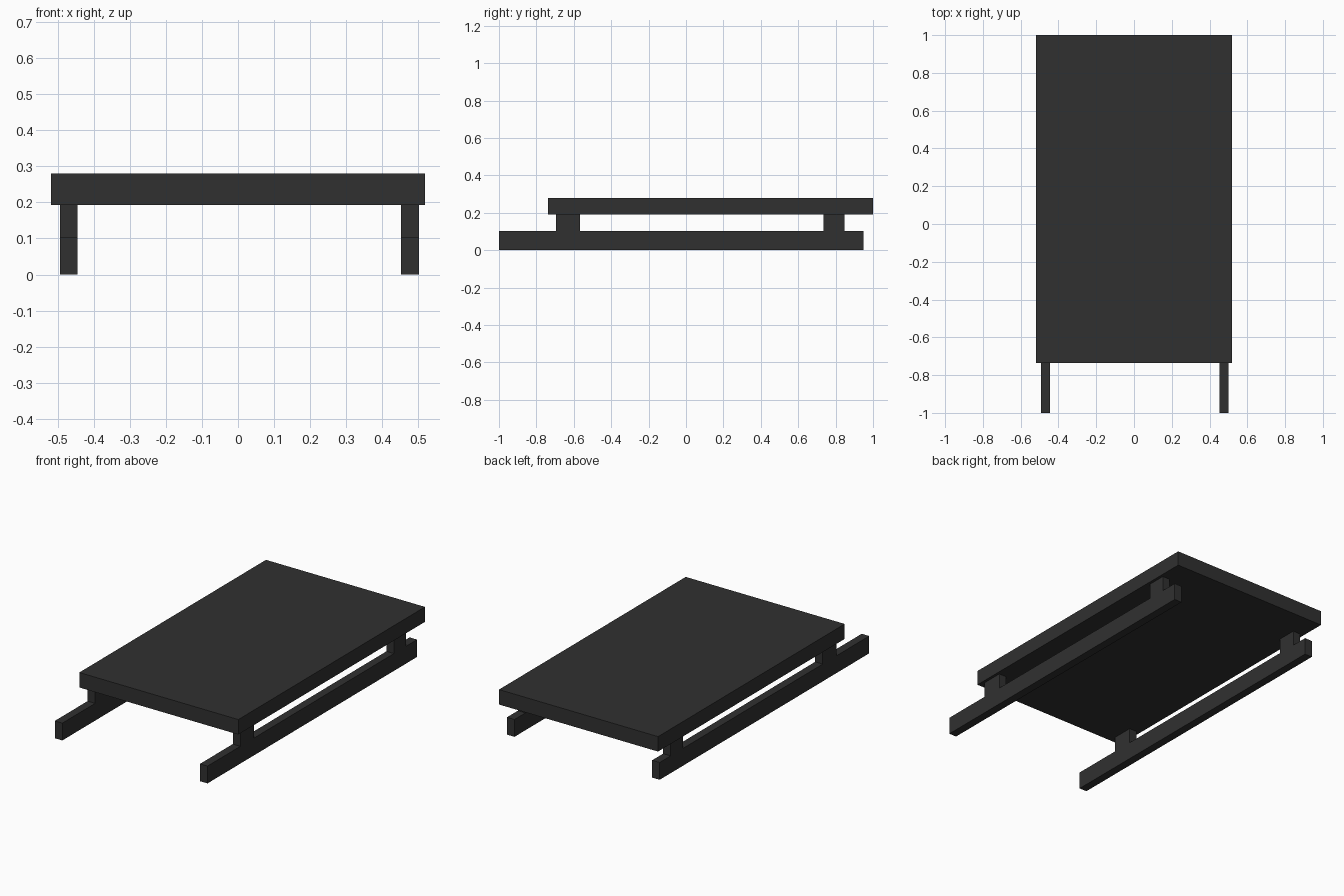
import bpy, bmesh

if "Cube" in bpy.data.objects:
    bpy.data.objects.remove(bpy.data.objects["Cube"])

dark = bpy.data.materials.new("dark_grey")
dark.diffuse_color = (0.03, 0.03, 0.03, 1)
dark.use_nodes = True
dark.node_tree.nodes["Principled BSDF"].inputs["Base Color"].default_value = dark.diffuse_color


def extrude_profile(name, profile, x0, x1):
    """Extrude a (y, z) outline along x from x0 to x1."""
    bm = bmesh.new()
    face = bm.faces.new([bm.verts.new((x0, y, z)) for y, z in profile])
    res = bmesh.ops.extrude_face_region(bm, geom=[face])
    verts = [g for g in res["geom"] if isinstance(g, bmesh.types.BMVert)]
    bmesh.ops.translate(bm, verts=verts, vec=(x1 - x0, 0, 0))
    bmesh.ops.recalc_face_normals(bm, faces=bm.faces)
    mesh = bpy.data.meshes.new(name)
    bm.to_mesh(mesh)
    bm.free()
    mesh.materials.append(dark)
    obj = bpy.data.objects.new(name, mesh)
    bpy.context.collection.objects.link(obj)
    return obj


RAIL_TOP, SLAB_BOTTOM, SLAB_TOP = 0.102, 0.192, 0.28

# Flat top slab
extrude_profile("top_slab", [(-0.737, SLAB_BOTTOM), (1, SLAB_BOTTOM),
                             (1, SLAB_TOP), (-0.737, SLAB_TOP)], -0.518, 0.518)

# Long runners, each with two upright posts in one outline
runner = [(-1, 0), (0.95, 0), (0.95, RAIL_TOP),
          (0.848, RAIL_TOP), (0.848, SLAB_BOTTOM),
          (0.735, SLAB_BOTTOM), (0.735, RAIL_TOP),
          (-0.567, RAIL_TOP), (-0.567, SLAB_BOTTOM),
          (-0.695, SLAB_BOTTOM), (-0.695, RAIL_TOP), (-1, RAIL_TOP)]
for side, x in (("left", -0.469), ("right", 0.477)):
    extrude_profile(side + "_runner", runner, x - 0.0245, x + 0.0245)
